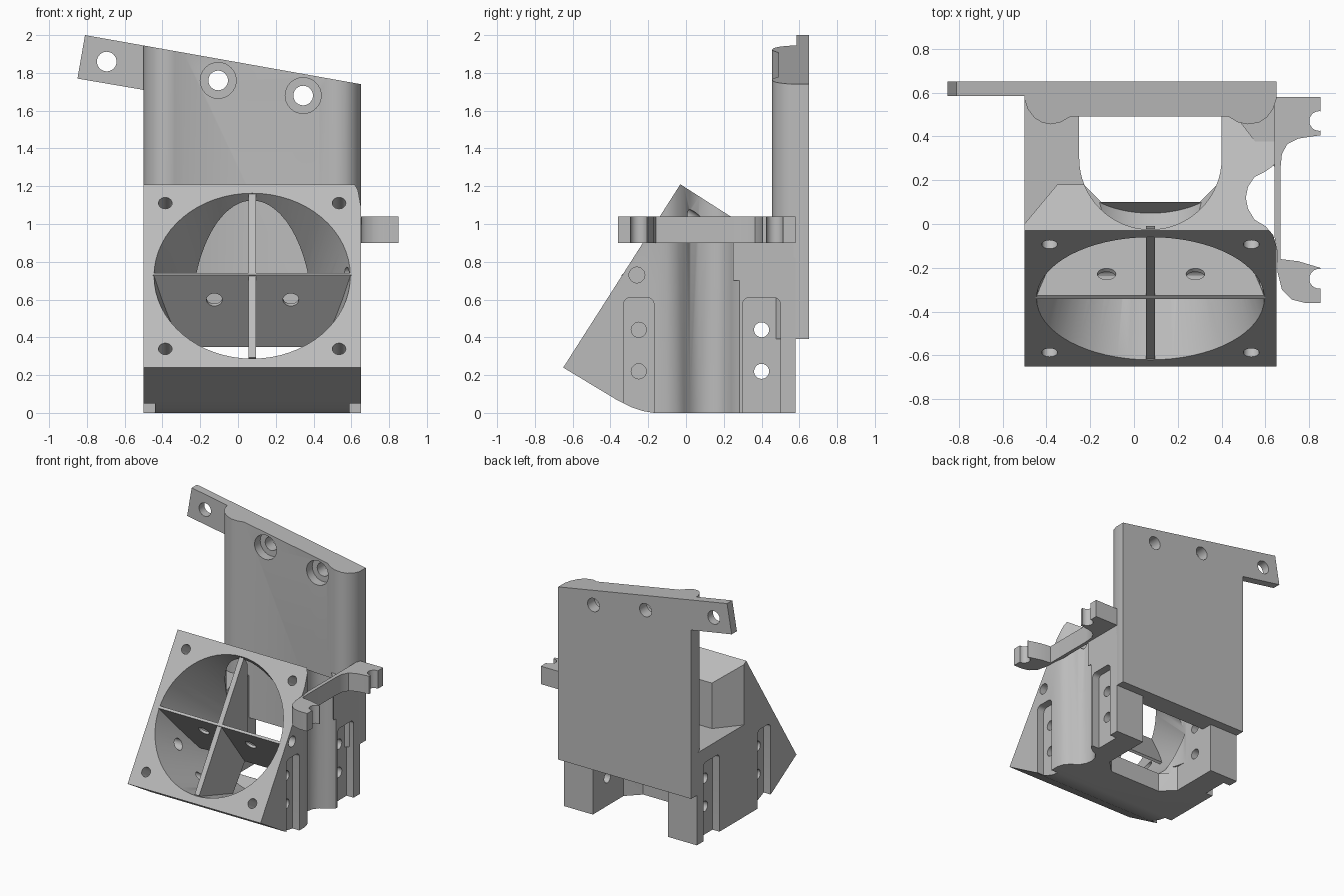
import bpy, bmesh, math
from mathutils import Vector, Matrix

if "Cube" in bpy.data.objects:
    bpy.data.objects.remove(bpy.data.objects["Cube"], do_unlink=True)

grey = bpy.data.materials.new("plain grey")
grey.use_nodes = True
grey.diffuse_color = (0.5, 0.5, 0.5, 1)
grey.node_tree.nodes["Principled BSDF"].inputs["Base Color"].default_value = (0.5, 0.5, 0.5, 1)


def finish(name, bm):
    bmesh.ops.recalc_face_normals(bm, faces=bm.faces)
    mesh = bpy.data.meshes.new(name)
    bm.to_mesh(mesh)
    bm.free()
    mesh.materials.append(grey)
    ob = bpy.data.objects.new(name, mesh)
    bpy.context.collection.objects.link(ob)
    return ob


def prism(name, pts, axis, a, b):
    """Extrude an outline along an axis from a to b."""
    put = {"x": lambda p, t: (t, p[0], p[1]),
           "y": lambda p, t: (p[0], t, p[1]),
           "z": lambda p, t: (p[0], p[1], t)}[axis]
    bm = bmesh.new()
    low = [bm.verts.new(put(p, a)) for p in pts]
    high = [bm.verts.new(put(p, b)) for p in pts]
    bm.faces.new(low)
    bm.faces.new(high)
    n = len(pts)
    for i in range(n):
        j = (i + 1) % n
        bm.faces.new((low[i], low[j], high[j], high[i]))
    return finish(name, bm)


def rod(name, p, q, r, r2=None, sides=32):
    """Cylinder or cone between two points."""
    p, q = Vector(p), Vector(q)
    d = q - p
    m = Matrix.Translation((p + q) / 2) @ d.to_track_quat("Z", "Y").to_matrix().to_4x4()
    bm = bmesh.new()
    bmesh.ops.create_cone(bm, cap_ends=True, segments=sides, radius1=r,
                          radius2=r if r2 is None else r2, depth=d.length, matrix=m)
    return finish(name, bm)


def cut(target, cutter):
    cutter.hide_render = True
    mod = target.modifiers.new("cut", "BOOLEAN")
    mod.operation = "DIFFERENCE"
    mod.solver = "EXACT"
    mod.object = cutter
    bpy.context.view_layer.objects.active = target
    bpy.ops.object.modifier_apply(modifier=mod.name)
    bpy.data.objects.remove(cutter, do_unlink=True)


def arc(cx, cy, r, a0, a1, n=10):
    return [(cx + r * math.cos(math.radians(a0 + (a1 - a0) * i / n)),
             cy + r * math.sin(math.radians(a0 + (a1 - a0) * i / n))) for i in range(n + 1)]


# Fan frame: centre of the sloped face, outward normal and uphill direction
MID = 0.075
centre = Vector((MID, -0.34, 0.725))
out = Vector((0, -0.842, 0.539))
up = Vector((0, 0.539, 0.842))

# Duct body
body = prism("duct_body", [(-0.65, 0.24), (-0.03, 1.21), (0.58, 0.82), (0.58, 0), (-0.17, 0),
                           (-0.23, 0.01), (-0.29, 0.03), (-0.36, 0.065)], "x", -0.5, 0.65)
# Lowered rear corner
cut(body, prism("c", [(-0.7, 0), (-0.5, 0), (-0.35, 0.18), (-0.2, 0.18), (-0.2, 0.8), (-0.7, 0.8)],
                "z", 0.72, 1.6))
# Round-fronted slot, open to the back, with a straight lip at the bottom
cut(body, prism("c", arc(MID, 0.3, 0.325, 180, 360, 32) + [(0.4, 0.8), (-0.25, 0.8)], "z", 0.15, 1.6))
cut(body, prism("c", [(-0.25, 0.2), (-0.15, 0.1), (0.3, 0.1), (0.4, 0.2), (0.4, 0.8), (-0.25, 0.8)],
                "z", -0.1, 0.2))
# Tapered round air duct
cut(body, rod("c", centre + out * 0.02, centre - out * 0.68, 0.525, 0.34, 64))
# Upright groove for the probe
cut(body, prism("c", [(0.8, -0.12), (0.655, -0.12), (0.635, -0.05), (0.6, -0.01), (0.55, 0.02),
                      (0.52, 0.07), (0.51, 0.12), (0.52, 0.17), (0.55, 0.215), (0.6, 0.24),
                      (0.635, 0.265), (0.655, 0.29), (0.8, 0.29)], "z", -0.1, 1.6))
# Side recesses with screw holes
for side in (-0.5, 0.65):
    for y0, y1 in ((-0.33, -0.17), (0.3, 0.5)):
        r = 0.035
        outline = [(y0, -0.1), (y1, -0.1)] + arc(y1 - r, 0.61 - r, r, 0, 90, 6) \
            + arc(y0 + r, 0.61 - r, r, 90, 180, 6)
        cut(body, prism("c", outline, "x", side - 0.06, side + 0.06))
for y in (-0.25, 0.4):
    for z in (0.22, 0.44):
        cut(body, rod("c", (-0.8, y, z), (0.9, y, z), 0.04, sides=20))
for y, z in ((-0.26, 0.73), (0.47, 0.75)):
    cut(body, rod("c", (0.5, y, z), (0.8, y, z), 0.042, sides=20))
# Corner screw holes of the fan face
for sx in (-1, 1):
    for s in (-1, 1):
        p = centre + Vector((sx * 0.46, 0, 0)) + up * (s * 0.458)
        cut(body, rod("c", p + out * 0.05, p - out * 0.2, 0.036, sides=20))

# Slanted divider with two holes
divider = prism("air_divider", [(MID - 0.525, 0), (MID + 0.525, 0), (MID + 0.42, 0.478),
                                (MID - 0.42, 0.478)], "z", -0.01, 0.01)
down = Vector((0, 0.29, -0.38)).normalized()
rot = Matrix((Vector((1, 0, 0)), down, Vector((1, 0, 0)).cross(down))).transposed().to_4x4()
divider.data.transform(Matrix.Translation((0, -0.335, 0.735)) @ rot)
for x in (-0.125, 0.28):
    cut(divider, rod("c", (x, -0.33, 0.53), (x, -0.13, 0.69), 0.042, sides=24))

# Upright vane
prism("air_vane", [(-0.615, 0.292), (-0.062, 1.158), (-0.02, 1.1), (-0.01, 0.6), (-0.04, 0.36),
                   (-0.2, 0.15), (-0.4, 0.16)], "x", MID - 0.02, MID + 0.02)

# Back plate with two rounded columns and a sloped top
plate = prism("back_plate", [(-0.5, 0.65), (-0.5, 0.57), (-0.485, 0.525), (-0.455, 0.485),
                             (-0.42, 0.463), (-0.38, 0.455), (-0.335, 0.464), (-0.29, 0.49),
                             (0.43, 0.49), (0.475, 0.464), (0.52, 0.455), (0.57, 0.463),
                             (0.605, 0.485), (0.635, 0.525), (0.65, 0.57), (0.65, 0.65)],
              "z", 0.39, 2)
for v in plate.data.vertices:
    if v.co.z > 1:
        v.co.z = 1.856 - 0.178 * v.co.x
for x, z in ((-0.105, 1.76), (0.345, 1.68)):
    cut(plate, rod("c", (x, 0.4, z), (x, 0.56, z), 0.095))
    cut(plate, rod("c", (x, 0.5, z), (x, 0.8, z), 0.052))

# Mounting tab
tab = prism("mounting_tab", [(-0.81, 2.0), (-0.85, 1.77), (-0.5, 1.71), (-0.5, 1.945)],
            "y", 0.585, 0.65)
cut(tab, rod("c", (-0.695, 0.4, 1.86), (-0.695, 0.8, 1.86), 0.052))

# Probe arm with two notched ends
arm = prism("probe_arm", [(0.64, 0.58), (0.85, 0.58), (0.85, 0.405), (0.75, 0.39), (0.7, 0.365),
                          (0.675, 0.32), (0.668, 0.25), (0.668, -0.16), (0.75, -0.17),
                          (0.85, -0.2), (0.85, -0.36), (0.78, -0.36), (0.72, -0.345),
                          (0.675, -0.3), (0.655, -0.22), (0.652, -0.12), (0.64, -0.05)],
            "z", 0.9, 1.04)
for y in (0.47, -0.25):
    cut(arm, rod("c", (0.845, y, 0.8), (0.845, y, 1.2), 0.045, sides=24))

# Shoulder joining the arm to the plate
prism("arm_shoulder", [(0.48, 0.47), (0.65, 0.25), (0.65, 0.58), (0.48, 0.58)], "z", 0.7, 0.95)

# Smooth curved surfaces, keep edges crisp
bpy.ops.object.select_all(action="DESELECT")
for ob in (body, plate, arm, divider, tab):
    ob.select_set(True)
bpy.context.view_layer.objects.active = body
bpy.ops.object.shade_smooth_by_angle(angle=math.radians(32))
